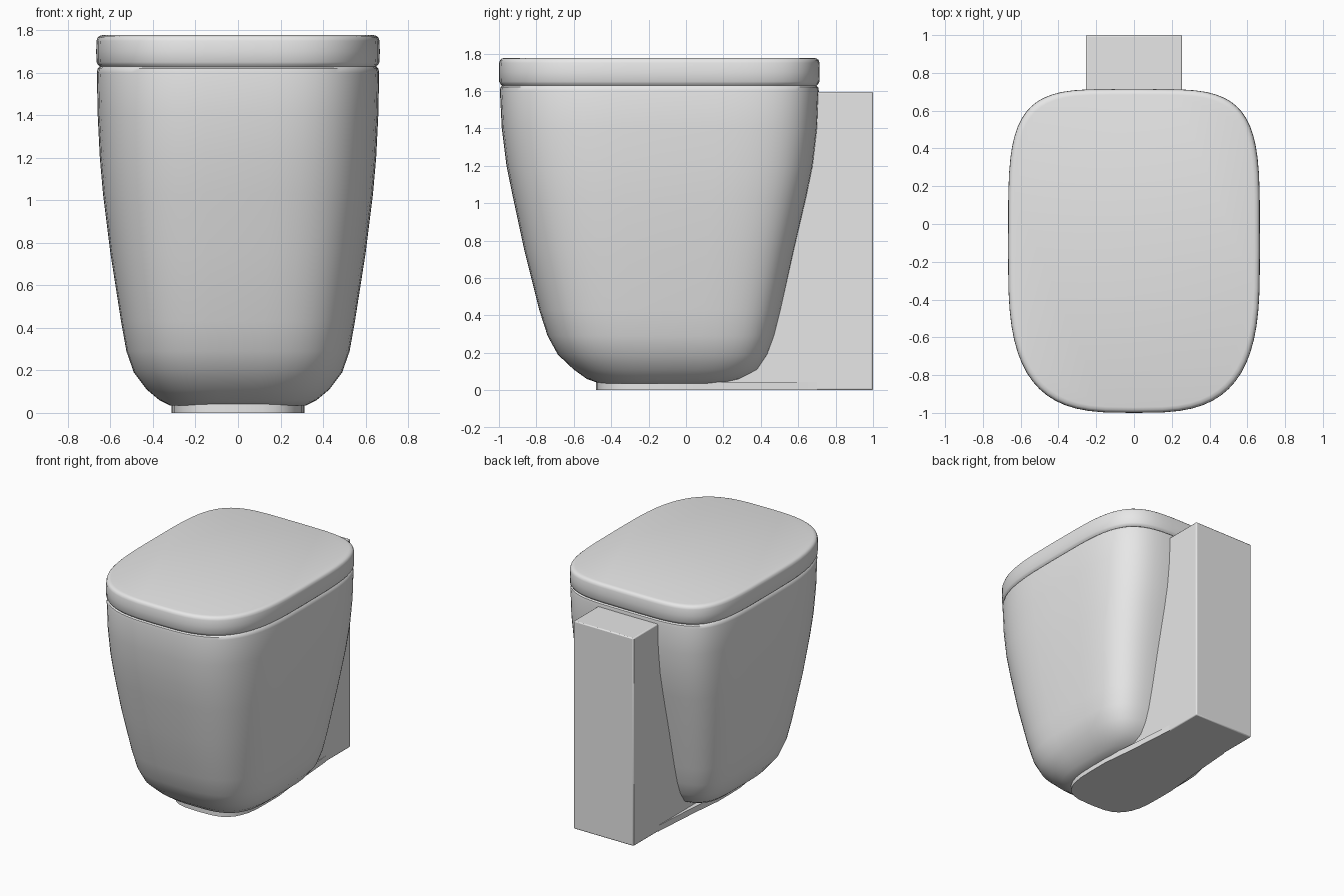
import bpy
import bmesh
from math import cos, sin, pi, radians

if "Cube" in bpy.data.objects:
    bpy.data.objects.remove(bpy.data.objects["Cube"], do_unlink=True)

ceramic = bpy.data.materials.new("light grey ceramic")
ceramic.use_nodes = True
GREY = (0.8, 0.8, 0.8, 1)
ceramic.diffuse_color = GREY
ceramic.node_tree.nodes["Principled BSDF"].inputs["Base Color"].default_value = GREY


def finish(name, bm, angle=40):
    """Turn a bmesh into a shaded object."""
    bmesh.ops.recalc_face_normals(bm, faces=bm.faces)
    mesh = bpy.data.meshes.new(name)
    bm.to_mesh(mesh)
    bm.free()
    mesh.materials.append(ceramic)
    obj = bpy.data.objects.new(name, mesh)
    bpy.context.collection.objects.link(obj)
    bpy.ops.object.select_all(action="DESELECT")
    obj.select_set(True)
    bpy.context.view_layer.objects.active = obj
    bpy.ops.object.shade_smooth_by_angle(angle=radians(angle))
    return obj


def outline(half_x, front, back, segments=64):
    """Rounded rectangle plan, squarer at the back than at the front."""
    mid, half_y = (front + back) / 2, (back - front) / 2
    points = []
    for i in range(segments):
        c, s = cos(2 * pi * i / segments), sin(2 * pi * i / segments)
        power = 2 / (4.5 if s > 0 else 3.2)
        x = half_x * abs(c) ** power * (1 if c > 0 else -1)
        y = half_y * abs(s) ** power * (1 if s > 0 else -1)
        points.append((x, mid + y))
    return points


def loft(name, rings):
    """Skin closed rings given as (z, half width, front y, back y)."""
    bm = bmesh.new()
    loops = [[bm.verts.new((x, y, z)) for x, y in outline(hx, f, b)]
             for z, hx, f, b in rings]
    for low, high in zip(loops, loops[1:]):
        for i in range(len(low)):
            j = (i + 1) % len(low)
            bm.faces.new((low[i], low[j], high[j], high[i]))
    bm.faces.new(loops[0])
    bm.faces.new(loops[-1])
    return finish(name, bm)


# Tapered bowl, rounded under and at the rim
loft("bowl", [
    (0.035, 0.32, -0.46, 0.20),
    (0.06, 0.37, -0.53, 0.30),
    (0.11, 0.43, -0.60, 0.39),
    (0.19, 0.49, -0.685, 0.44),
    (0.29, 0.525, -0.74, 0.475),
    (0.43, 0.55, -0.785, 0.51),
    (0.75, 0.60, -0.865, 0.58),
    (1.03, 0.635, -0.925, 0.645),
    (1.2, 0.65, -0.96, 0.68),
    (1.4, 0.66, -0.985, 0.703),
    (1.6, 0.664, -0.995, 0.71),
    (1.62, 0.66, -0.992, 0.707),
    (1.63, 0.65, -0.98, 0.695),
])

# Lid with softened edges
TOP = (0.667, -1.0, 0.715)
loft("lid", [(z, TOP[0] - d, TOP[1] + d, TOP[2] - d) for z, d in
             ((1.625, 0.02), (1.637, 0.008), (1.65, 0.001), (1.7, 0),
              (1.75, 0.001), (1.765, 0.006), (1.773, 0.015), (1.777, 0.03))])

# Rear block between the bowl and the wall
bm = bmesh.new()
bmesh.ops.create_cube(bm, size=1)
for v in bm.verts:
    v.co = (v.co.x * 0.51, 0.6 + v.co.y * 0.8, 0.7975 + v.co.z * 1.595)
block = finish("rear_block", bm)
bevel = block.modifiers.new("soft edges", "BEVEL")
bevel.width = 0.008
bevel.segments = 2

# Foot plate with a rounded front, narrowing into the rear block
bm = bmesh.new()
half = [(0.255, 0.7), (0.285, 0.3), (0.312, 0.05)]
for i in range(9):
    t = pi / 2 * i / 8
    half.append((0.312 * cos(t) ** 0.6, -0.1 - 0.38 * sin(t) ** 0.7))
plan = half + [(-x, y) for x, y in reversed(half[:-1])]
base = bm.faces.new([bm.verts.new((x, y, 0)) for x, y in plan])
raised = bmesh.ops.extrude_face_region(bm, geom=[base])["geom"]
for v in raised:
    if isinstance(v, bmesh.types.BMVert):
        v.co.z = 0.045
finish("foot_plate", bm)
